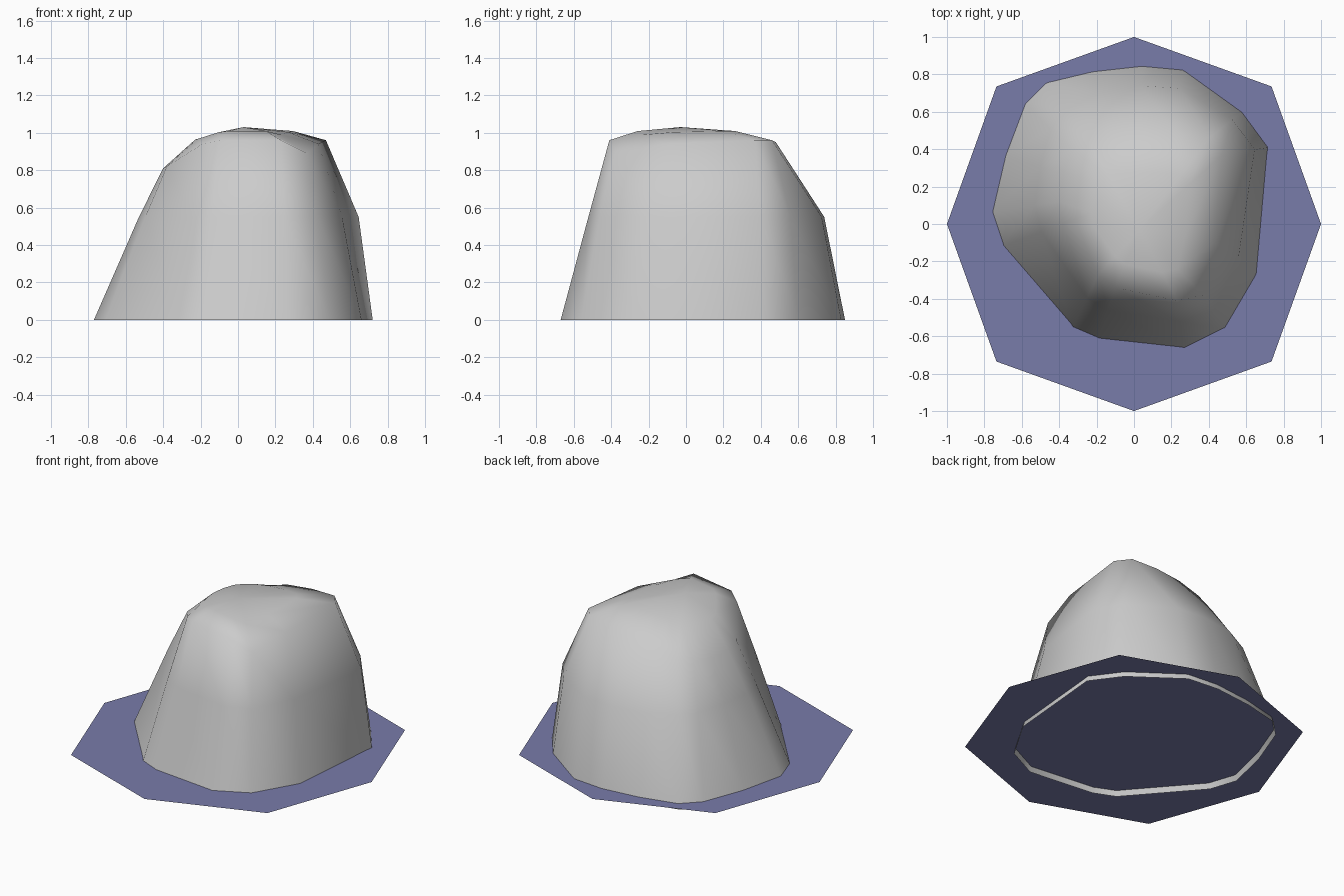
import bpy
import bmesh
from math import sin, cos, pi
from mathutils import Vector

cube = bpy.data.objects.get("Cube")
if cube:
    bpy.data.objects.remove(cube, do_unlink=True)


def make_material(name, rgb):
    mat = bpy.data.materials.new(name)
    mat.use_nodes = True
    color = (*rgb, 1.0)
    mat.diffuse_color = color
    mat.node_tree.nodes["Principled BSDF"].inputs["Base Color"].default_value = color
    return mat


def finish(bm, name, mat, smooth):
    mesh = bpy.data.meshes.new(name)
    for face in bm.faces:
        face.smooth = smooth
    bm.to_mesh(mesh)
    bm.free()
    mesh.materials.append(mat)
    obj = bpy.data.objects.new(name, mesh)
    bpy.context.collection.objects.link(obj)
    return obj


stone_grey = make_material("stone grey", (0.6, 0.6, 0.6))
water_blue = make_material("water blue", (0.19, 0.2, 0.4))

# Rock ribs, counted clockwise from the left side of the plan:
# foot x, y; shoulder x, y, z; how far the flank has leaned in at mid height
RIBS = [
    (-.77, .06, -.40, .12, .81, .65),
    (-.70, .36, -.38, .27, .81, .62),
    (-.59, .65, -.33, .39, .82, .55),
    (-.48, .76, -.25, .45, .84, .5),
    (-.23, .82, -.12, .47, .89, .35),
    (.04, .85, .04, .48, .93, .3),
    (.26, .83, .22, .48, .95, .3),
    (.58, .60, .40, .46, .96, .3),
    (.72, .41, .47, .37, .96, .3),
    (.66, -.27, .43, -.1, .94, .45),
    (.49, -.56, .37, -.38, .89, .55),
    (.27, -.67, .23, -.41, .96, .57),
    (-.19, -.62, -.1, -.34, .96, .57),
    (-.33, -.56, -.19, -.27, .94, .57),
    (-.71, -.12, -.38, 0, .82, .65),
]
PEAK = Vector((.03, -.03, 1.03))
MID_HEIGHT = .55


def rib_points(fx, fy, sx, sy, sz, lean):
    """Foot, flank, shoulder and crown points of one rib."""
    foot = Vector((fx, fy, 0))
    shoulder = Vector((sx, sy, sz))
    flank = foot.lerp(shoulder, lean)
    flank.z = MID_HEIGHT
    crown = shoulder.lerp(PEAK, .4)
    crown.z = sz + (PEAK.z - sz) * .7
    return foot, flank, shoulder, crown


# Rock: ribs skinned into a shell with an open underside
bm = bmesh.new()
ribs = [[bm.verts.new(p) for p in rib_points(*row)] for row in RIBS]
peak = bm.verts.new(PEAK)
for a, b in zip(ribs, ribs[1:] + ribs[:1]):
    for low in range(len(a) - 1):
        bm.faces.new((a[low], a[low + 1], b[low + 1], b[low]))
    bm.faces.new((a[-1], peak, b[-1]))
bmesh.ops.recalc_face_normals(bm, faces=bm.faces)
finish(bm, "rock", stone_grey, True)

# Water: flat eight-sided sheet, its diagonal corners slightly beyond the circle
bm = bmesh.new()
corners = []
for i in range(8):
    radius = 1.04 if i % 2 else 1.0
    angle = i * pi / 4
    corners.append(bm.verts.new((radius * cos(angle), radius * sin(angle), .035)))
bm.faces.new(corners)
finish(bm, "water_surface", water_blue, False)
